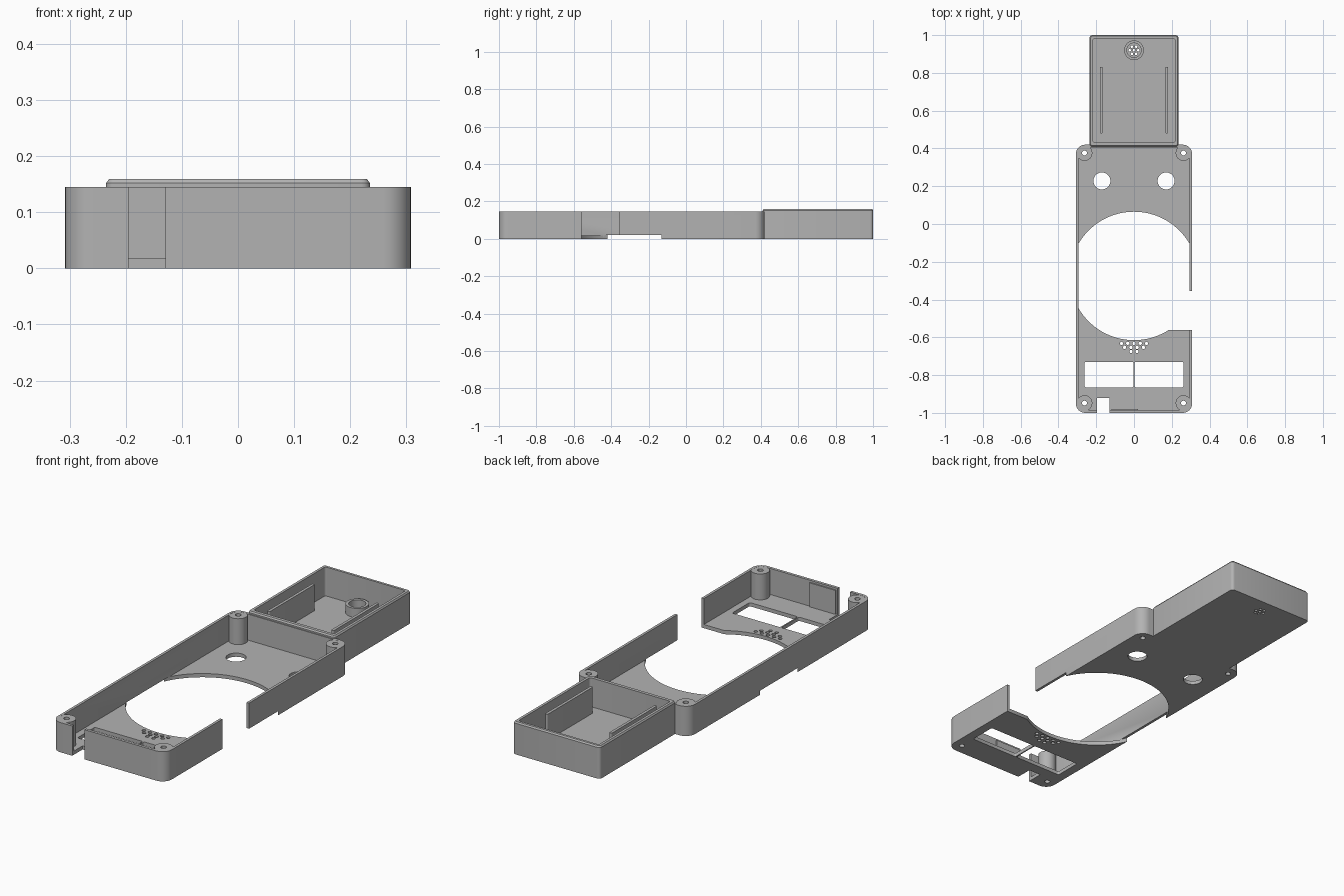
import bpy, bmesh, math
from mathutils import Vector

if "Cube" in bpy.data.objects:
    bpy.data.objects.remove(bpy.data.objects["Cube"])

grey = bpy.data.materials.new("plastic grey")
grey.use_nodes = True
COLOUR = (0.45, 0.45, 0.45, 1)
grey.diffuse_color = COLOUR
grey.node_tree.nodes["Principled BSDF"].inputs["Base Color"].default_value = COLOUR


def outline(x0, x1, y0, y1, r, steps=8):
    """Rounded rectangle, counter-clockwise."""
    pts = []
    for i, (cx, cy) in enumerate([(x1 - r, y1 - r), (x0 + r, y1 - r),
                                  (x0 + r, y0 + r), (x1 - r, y0 + r)]):
        for k in range(steps + 1):
            a = math.pi / 2 * (i + k / steps)
            pts.append((cx + r * math.cos(a), cy + r * math.sin(a)))
    return pts


def circle(x, y, r, n=32):
    return [(x + r * math.cos(2 * math.pi * k / n),
             y + r * math.sin(2 * math.pi * k / n)) for k in range(n)]


def box(x0, x1, y0, y1):
    return [(x0, y0), (x1, y0), (x1, y1), (x0, y1)]


def loft(name, layers):
    """Closed solid through (outline, z) layers."""
    bm = bmesh.new()
    rings = [[bm.verts.new((x, y, z)) for x, y in pts] for pts, z in layers]
    bm.faces.new(rings[0][::-1])
    bm.faces.new(rings[-1])
    for lo, hi in zip(rings, rings[1:]):
        for i in range(len(lo)):
            j = (i + 1) % len(lo)
            bm.faces.new((lo[i], lo[j], hi[j], hi[i]))
    me = bpy.data.meshes.new(name)
    bm.to_mesh(me)
    bm.free()
    me.materials.append(grey)
    ob = bpy.data.objects.new(name, me)
    bpy.context.collection.objects.link(ob)
    return ob


def prism(name, pts, z0, z1):
    return loft(name, [(pts, z0), (pts, z1)])


def combine(ob, other, operation):
    """Boolean another solid into ob and discard that solid."""
    mod = ob.modifiers.new(operation, "BOOLEAN")
    mod.operation, mod.solver, mod.object = operation, "EXACT", other
    bpy.context.view_layer.update()
    result = bpy.data.meshes.new_from_object(
        ob.evaluated_get(bpy.context.evaluated_depsgraph_get()))
    ob.modifiers.clear()
    ob.data = result
    bpy.data.objects.remove(other)


def cut(ob, pts, z0=-0.1, z1=0.3):
    combine(ob, prism("cutter", pts, z0, z1), "DIFFERENCE")


def add(ob, pts, z0, z1):
    combine(ob, prism("addition", pts, z0, z1), "UNION")


FLOOR, H_MAIN, H_REAR = 0.018, 0.145, 0.159

# Main tray with corner screw posts
main = prism("main_tray", outline(-0.308, 0.308, -1, 0.42, 0.05), 0, H_MAIN)
cut(main, outline(-0.295, 0.295, -0.986, 0.406, 0.036), FLOOR)
posts = [(x, y) for x in (-0.262, 0.262) for y in (-0.948, 0.376)]
for x, y in posts:
    add(main, circle(x, y, 0.0415), 0.004, H_MAIN - 0.0005)
for x, y in posts:
    cut(main, circle(x, y, 0.013, 16))

# Large round opening, which also trims the underside of the side walls
cut(main, circle(0, -0.275, 0.34, 96), -0.1, FLOOR + 0.002)

# Side gap and front cable notch
cut(main, box(0.17, 0.4, -0.56, -0.355))
cut(main, box(-0.195, -0.129, -1.1, -0.92))

# Twin windows, button holes
for s in (-1, 1):
    a, b = sorted((s * 0.003, s * 0.262))
    cut(main, outline(a, b, -0.865, -0.73, 0.008, 3))
    cut(main, circle(s * 0.17, 0.228, 0.045))

# Triangular grille
for y, xs in ((-0.632, (-0.066, -0.033, 0, 0.033, 0.066)),
              (-0.653, (-0.05, -0.0165, 0.0165, 0.05)),
              (-0.675, (-0.0165, 0.0165))):
    for x in xs:
        cut(main, circle(x, y, 0.009, 12))

# Low lip inside the front wall
add(main, box(-0.12, 0.02, -0.988, -0.98), 0.01, H_MAIN - 0.01)

# Rear tray with chamfered rim
rear = loft("rear_tray", [
    (outline(-0.235, 0.235, 0.41, 1.0, 0.015, 4), 0),
    (outline(-0.235, 0.235, 0.41, 1.0, 0.015, 4), H_REAR - 0.007),
    (outline(-0.23, 0.23, 0.415, 0.995, 0.011, 4), H_REAR)])
cut(rear, outline(-0.217, 0.217, 0.431, 0.983, 0.01, 4), FLOOR)

# Divider ribs
for s in (-1, 1):
    add(rear, outline(s * 0.173 - 0.007, s * 0.173 + 0.007, 0.48, 0.832, 0.005, 3),
        0.008, 0.145)

# Round microphone collar with drilled floor
add(rear, circle(0, 0.92, 0.052), 0.008, 0.062)
cut(rear, circle(0, 0.92, 0.038), FLOOR)
cut(rear, circle(0, 0.92, 0.007, 12))
for px, py in circle(0, 0.92, 0.022, 6):
    cut(rear, circle(px, py, 0.007, 12))

for ob in (main, rear):
    bpy.ops.object.select_all(action="DESELECT")
    ob.select_set(True)
    bpy.context.view_layer.objects.active = ob
    bpy.ops.object.shade_smooth_by_angle(angle=math.radians(32))
